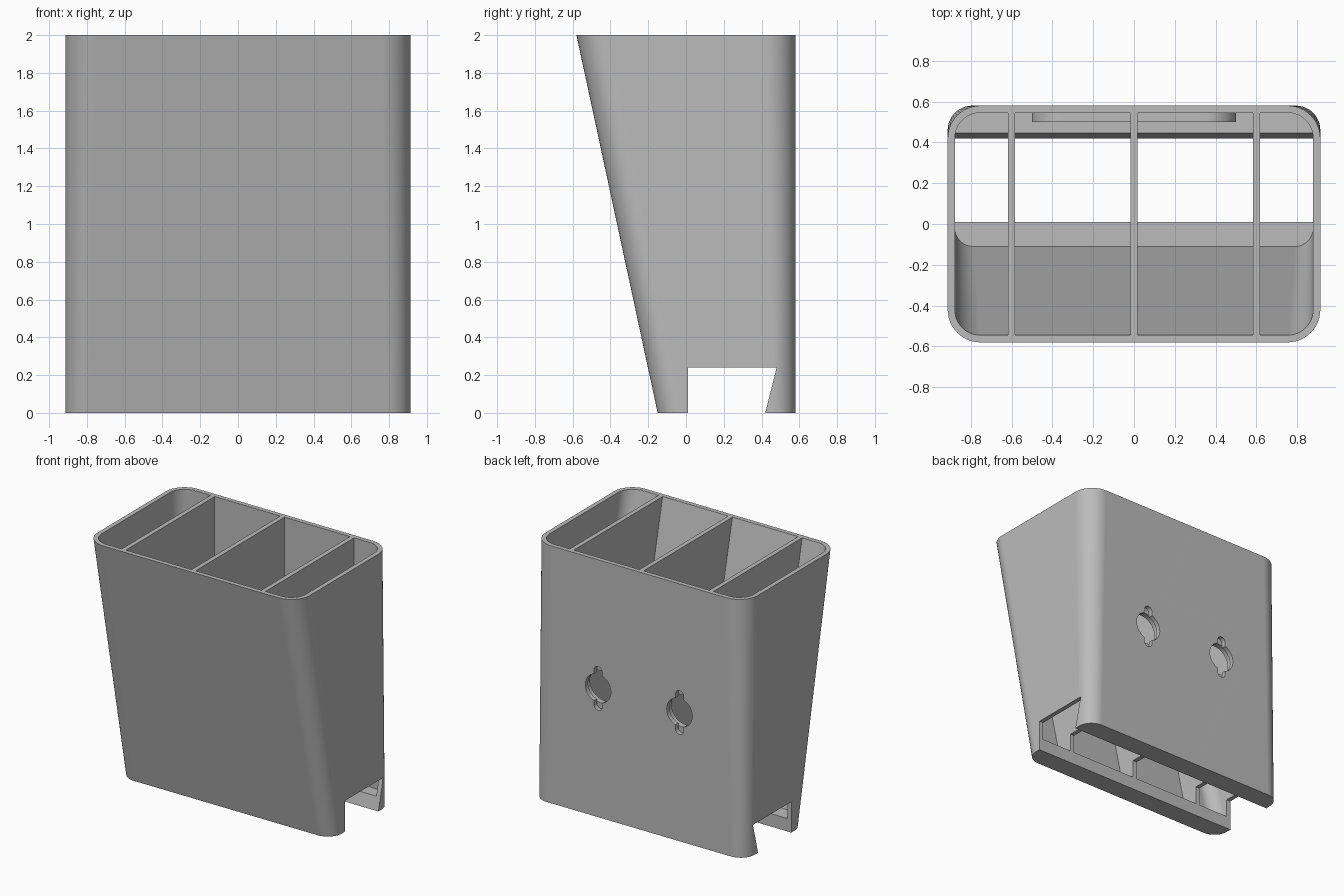
import bpy, bmesh, math
from mathutils import Vector

if "Cube" in bpy.data.objects:
    bpy.data.objects.remove(bpy.data.objects["Cube"])

grey = bpy.data.materials.new("plain grey")
grey.use_nodes = True
grey.diffuse_color = (0.5, 0.5, 0.5, 1)
grey.node_tree.nodes["Principled BSDF"].inputs["Base Color"].default_value = (0.5, 0.5, 0.5, 1)

WALL = 0.035
FLOOR = 0.1
BACK = 0.58
HALF_W = 0.913


def rounded(x0, x1, y0, y1, r, steps=12):
    """Outline of a rounded rectangle, counter-clockwise."""
    pts = []
    corners = [(x1 - r, y1 - r), (x0 + r, y1 - r), (x0 + r, y0 + r), (x1 - r, y0 + r)]
    for q, (cx, cy) in enumerate(corners):
        for i in range(steps + 1):
            a = math.pi / 2 * (q + i / steps)
            pts.append((cx + r * math.cos(a), cy + r * math.sin(a)))
    return pts


def loft(name, ring_a, ring_b):
    """Closed solid between two matching rings of 3D points."""
    bm = bmesh.new()
    a = [bm.verts.new(p) for p in ring_a]
    b = [bm.verts.new(p) for p in ring_b]
    n = len(a)
    bm.faces.new(a)
    bm.faces.new(b)
    for i in range(n):
        j = (i + 1) % n
        bm.faces.new((a[i], a[j], b[j], b[i]))
    bmesh.ops.remove_doubles(bm, verts=bm.verts, dist=1e-5)
    bmesh.ops.recalc_face_normals(bm, faces=bm.faces)
    mesh = bpy.data.meshes.new(name)
    bm.to_mesh(mesh)
    bm.free()
    mesh.materials.append(grey)
    obj = bpy.data.objects.new(name, mesh)
    bpy.context.collection.objects.link(obj)
    return obj


def prism_x(name, profile, x0, x1):
    """Extrude a (y, z) profile along x."""
    return loft(name, [(x0, y, z) for y, z in profile], [(x1, y, z) for y, z in profile])


def prism_y(name, profile, y0, y1):
    """Extrude an (x, z) profile along y."""
    return loft(name, [(x, y0, z) for x, z in profile], [(x, y1, z) for x, z in profile])


def activate(obj):
    bpy.ops.object.select_all(action='DESELECT')
    obj.select_set(True)
    bpy.context.view_layer.objects.active = obj


def cut(obj, cutter):
    """Subtract the cutter, then discard it."""
    cutter.hide_render = True
    mod = obj.modifiers.new("cut", 'BOOLEAN')
    mod.operation = 'DIFFERENCE'
    mod.solver = 'EXACT'
    mod.object = cutter
    activate(obj)
    bpy.ops.object.modifier_apply(modifier=mod.name)
    bpy.data.objects.remove(cutter)


def smooth(obj):
    activate(obj)
    bpy.ops.object.shade_smooth_by_angle(angle=math.radians(30))
    mod = obj.modifiers.new("even shading", 'WEIGHTED_NORMAL')
    mod.keep_sharp = True


def at_height(outline, z):
    return [(x, y, z) for x, y in outline]


# Tapered outer body
body = loft("holder_body",
            at_height(rounded(-HALF_W, HALF_W, -0.15, BACK, 0.12), 0),
            at_height(rounded(-HALF_W, HALF_W, -BACK, BACK, 0.16), 2))

# Hollow interior, carried a little past the rim along the same slope
inner_w = HALF_W - WALL
inner_back = BACK - WALL
low = at_height(rounded(-inner_w, inner_w, -0.11, inner_back, 0.09), FLOOR)
high = at_height(rounded(-inner_w, inner_w, -0.545, inner_back, 0.125), 2)
high = [Vector(a).lerp(Vector(b), 1.02) for a, b in zip(low, high)]
cut(body, loft("interior_cutter", low, high))

# Open channel across the underside, with a sloped rear face
channel = [(0.01, -0.1), (0.01, 0.24), (0.48, 0.24), (0.395, -0.1)]
cut(body, prism_x("channel_cutter", channel, -1, 1))

# Mounting pad inside the back wall
pad = prism_y("mounting_pad", rounded(-0.5, 0.5, 0.8, 1.2, 0.15), 0.5, inner_back)

# Two round holes with narrow slots above and below
for x in (-0.35, 0.35):
    slot = rounded(x - 0.035, x + 0.035, 0.83, 1.17, 0.035)
    cut(body, prism_y("slot_cutter", slot, 0.53, 0.7))
    hole = rounded(x - 0.11, x + 0.11, 0.89, 1.11, 0.11)
    cut(body, prism_y("hole_cutter", hole, 0.53, 0.7))
    relief = rounded(x - 0.125, x + 0.125, 0.875, 1.125, 0.125)
    cut(pad, prism_y("relief_cutter", relief, 0.4, 0.7))

smooth(body)
smooth(pad)

# Dividers, notched over the channel
divider = [(-0.545, 2), (-0.11, FLOOR), (0.01, FLOOR), (0.01, 0.24), (0.48, 0.24),
           (0.445, FLOOR), (inner_back, FLOOR), (inner_back, 2)]
for label, x in (("right", -0.6), ("middle", 0), ("left", 0.6)):
    prism_x(label + "_divider", divider, x - WALL / 2, x + WALL / 2)
